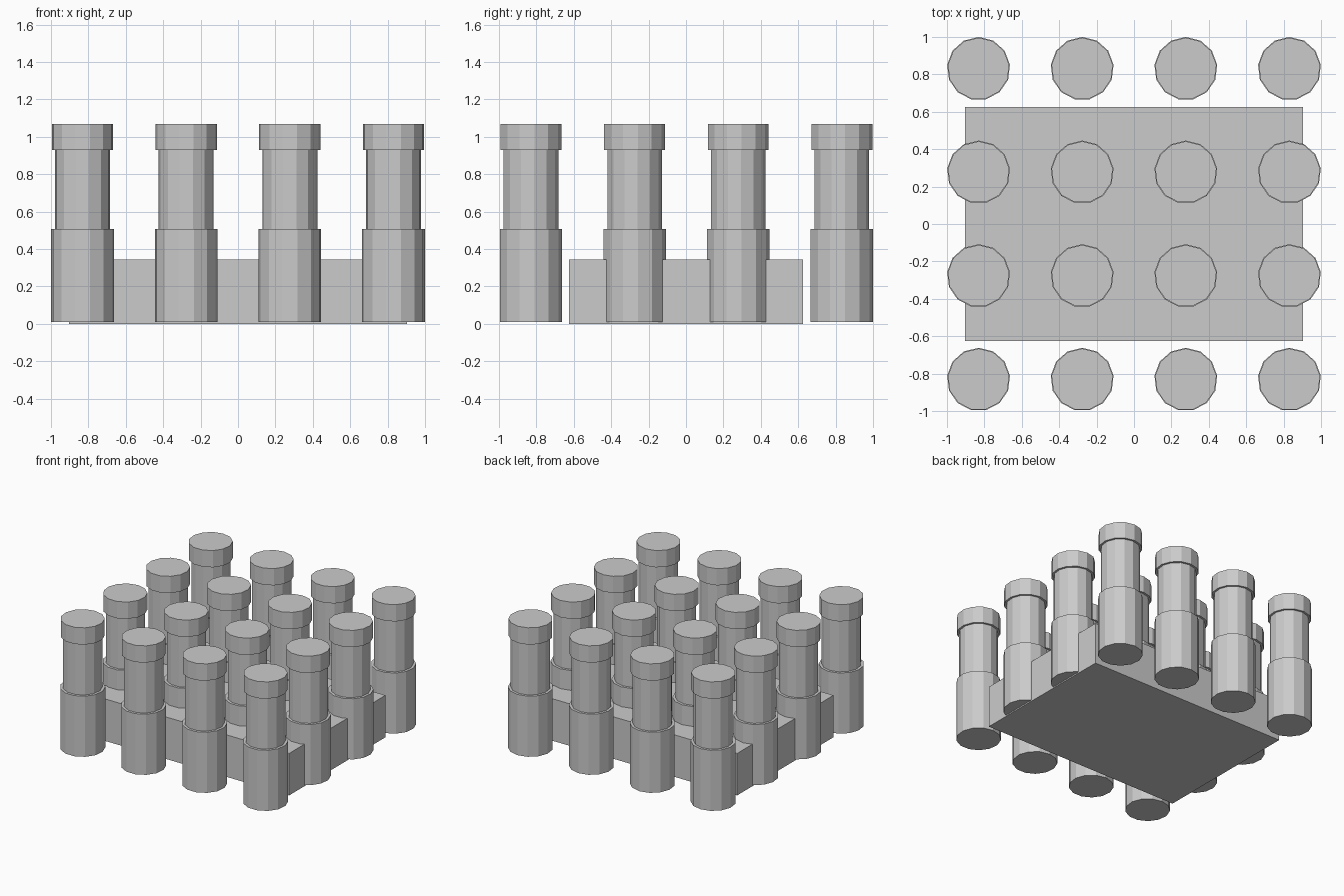
import bpy
import bmesh
import math

default_cube = bpy.data.objects.get("Cube")
if default_cube:
    bpy.data.objects.remove(default_cube, do_unlink=True)

# Plain grey used on every part
grey = bpy.data.materials.new("light grey")
grey.use_nodes = True
grey.diffuse_color = (0.6, 0.6, 0.6, 1)
grey.node_tree.nodes["Principled BSDF"].inputs["Base Color"].default_value = (0.6, 0.6, 0.6, 1)

SIDES = 13
SPACING = 0.554


def finish(bm, name, location=(0, 0, 0)):
    bmesh.ops.recalc_face_normals(bm, faces=bm.faces)
    mesh = bpy.data.meshes.new(name)
    bm.to_mesh(mesh)
    bm.free()
    mesh.materials.append(grey)
    obj = bpy.data.objects.new(name, mesh)
    obj.location = location
    bpy.context.collection.objects.link(obj)
    return obj


def turned(profile):
    """Closed faceted solid from (radius, height) steps."""
    bm = bmesh.new()
    rings = []
    for radius, z in profile:
        ring = []
        for i in range(SIDES):
            a = math.pi / 2 + math.tau * i / SIDES
            ring.append(bm.verts.new((radius * math.cos(a), radius * math.sin(a), z)))
        rings.append(ring)
    for low, high in zip(rings, rings[1:]):
        for i in range(SIDES):
            j = (i + 1) % SIDES
            bm.faces.new((low[i], low[j], high[j], high[i]))
    bm.faces.new(rings[0])
    bm.faces.new(rings[-1])
    return bm


# Central slab
bm = bmesh.new()
bmesh.ops.create_cube(bm, size=1)
bmesh.ops.scale(bm, vec=(1.806, 1.25, 0.345), verts=bm.verts)
finish(bm, "base_block", (0, 0, 0.1725))

# Stepped post: wide foot, slimmer shaft, overhanging cap
post_profile = [(0.169, 0.01), (0.169, 0.508), (0.148, 0.508),
                (0.148, 0.93), (0.165, 0.93), (0.165, 1.068)]
first = finish(turned(post_profile), "post")

# Four by four grid sharing one mesh
for row in range(4):
    for col in range(4):
        post = first if row == col == 0 else first.copy()
        if post is not first:
            bpy.context.collection.objects.link(post)
        post.name = f"post_row{row + 1}_column{col + 1}"
        post.location = ((col - 1.5) * SPACING, (row - 1.5) * SPACING, 0)
